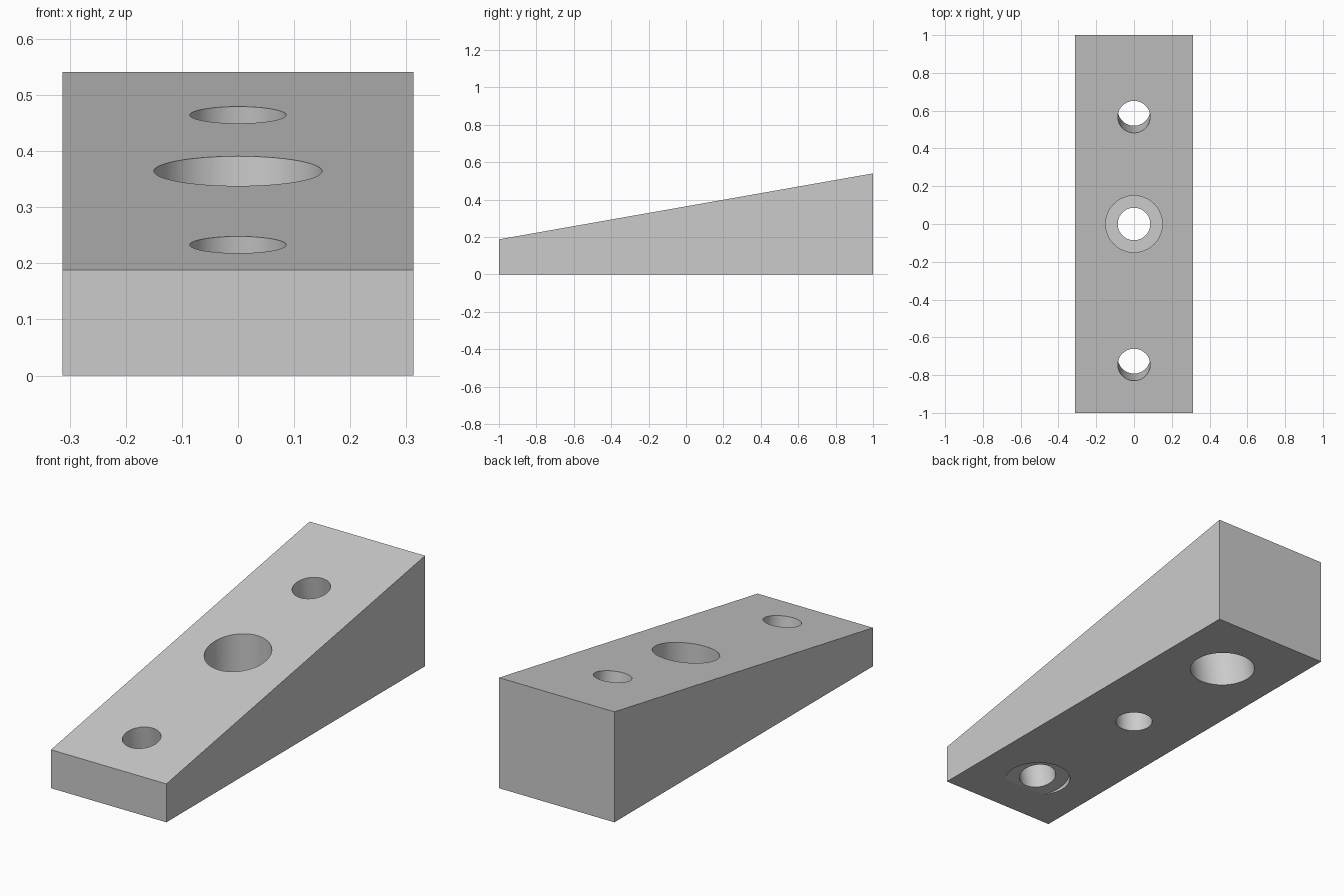
import bpy, bmesh, math
from mathutils import Matrix, Vector

cube = bpy.data.objects.get("Cube")
if cube:
    bpy.data.objects.remove(cube, do_unlink=True)

HALF_W, FRONT_H = 0.3125, 0.188
SLOPE = math.radians(10)
HOLE_R, POCKET_R = 0.086, 0.15
FLANGE = 0.219      # material left under the tilted screw heads
SEAT_Z = 0.14       # floor of the centre counterbore

grey = bpy.data.materials.new("plain grey")
grey.use_nodes = True
grey.diffuse_color = (0.6, 0.6, 0.6, 1)
grey.node_tree.nodes["Principled BSDF"].inputs["Base Color"].default_value = grey.diffuse_color


def top_z(y):
    return FRONT_H + (y + 1) * math.tan(SLOPE)


def make_object(name, bm):
    bmesh.ops.recalc_face_normals(bm, faces=bm.faces)
    mesh = bpy.data.meshes.new(name)
    bm.to_mesh(mesh)
    bm.free()
    mesh.materials.append(grey)
    obj = bpy.data.objects.new(name, mesh)
    bpy.context.collection.objects.link(obj)
    return obj


# Wedge body: side profile extruded across the width
bm = bmesh.new()
profile = [(-1, 0), (1, 0), (1, top_z(1)), (-1, top_z(-1))]
side = bm.faces.new([bm.verts.new((-HALF_W, y, z)) for y, z in profile])
ext = bmesh.ops.extrude_face_region(bm, geom=[side])
bmesh.ops.translate(bm, vec=(2 * HALF_W, 0, 0),
                    verts=[v for v in ext["geom"] if isinstance(v, bmesh.types.BMVert)])
wedge = make_object("wedge_block", bm)
bpy.context.view_layer.objects.active = wedge
wedge.select_set(True)


def drill(radius, start, end):
    """Cut a round hole from start to end."""
    start, end = Vector(start), Vector(end)
    axis = end - start
    place = Matrix.Translation((start + end) / 2) @ axis.to_track_quat("Z", "Y").to_matrix().to_4x4()
    cut = bmesh.new()
    bmesh.ops.create_cone(cut, cap_ends=True, segments=64, radius1=radius,
                          radius2=radius, depth=axis.length, matrix=place)
    cutter = make_object("hole_cutter", cut)
    cutter.hide_render = True
    mod = wedge.modifiers.new("hole", "BOOLEAN")
    mod.operation, mod.solver, mod.object = "DIFFERENCE", "EXACT", cutter
    bpy.ops.object.modifier_apply(modifier=mod.name)
    bpy.data.objects.remove(cutter, do_unlink=True)


# Centre hole: vertical, counterbored from above
drill(HOLE_R, (0, 0, -0.2), (0, 0, 0.8))
drill(POCKET_R, (0, 0, SEAT_Z), (0, 0, 0.8))

# End holes: square to the slope, counterbored from below
inward = Vector((0, math.sin(SLOPE), -math.cos(SLOPE)))
for y in (-0.745, 0.567):
    mouth = Vector((0, y, top_z(y)))
    drill(HOLE_R, mouth - inward * 0.2, mouth + inward)
    drill(POCKET_R, mouth + inward * FLANGE, mouth + inward)

# Smooth hole walls, crisp edges everywhere else
bpy.ops.object.shade_smooth_by_angle(angle=math.radians(8))
